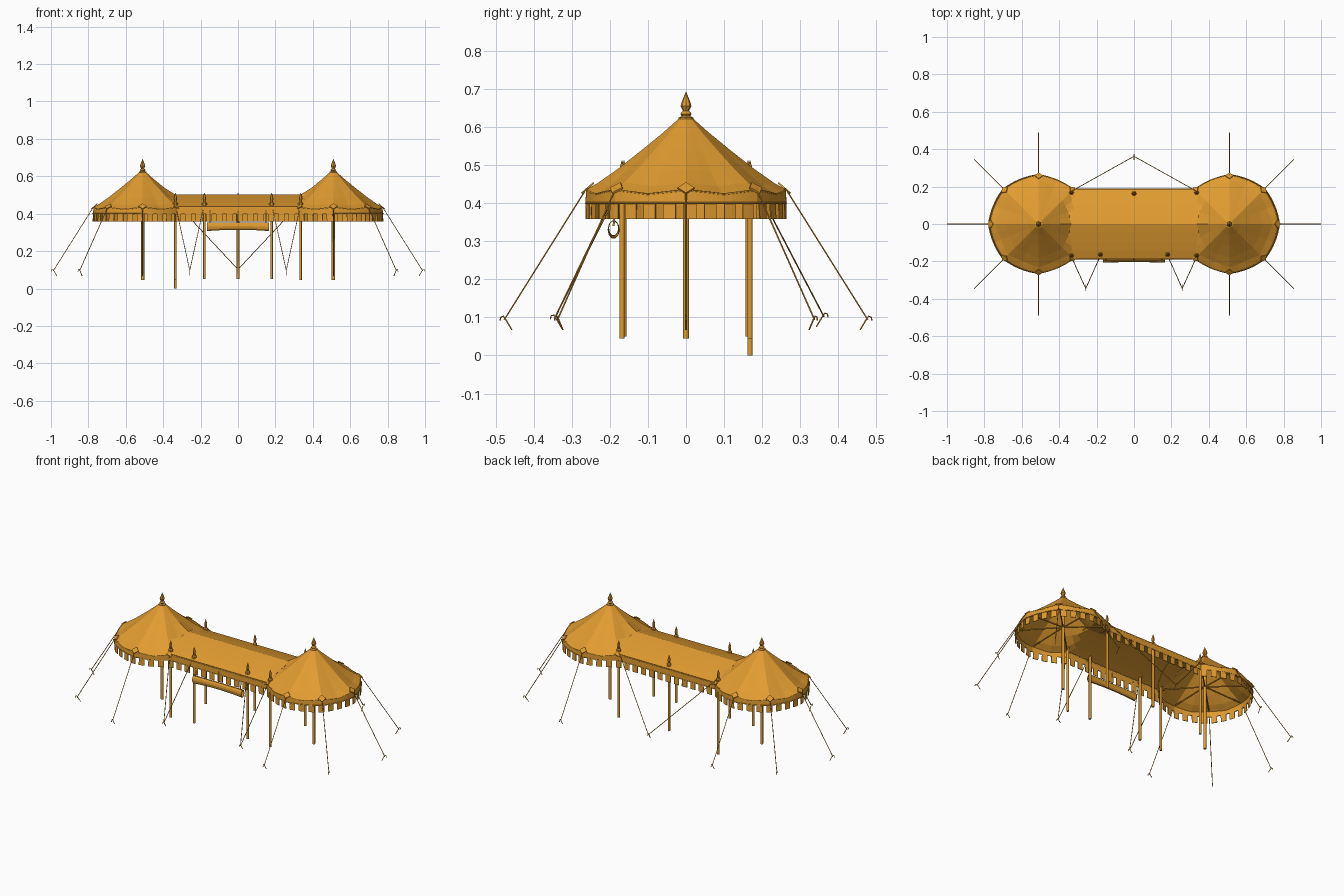
import bpy, bmesh, math
from mathutils import Vector

cube = bpy.data.objects.get("Cube")
if cube:
    bpy.data.objects.remove(cube)

canvas = bpy.data.materials.new("golden_canvas")
canvas.use_nodes = True
COLOUR = (0.75, 0.33, 0.03, 1)
canvas.diffuse_color = COLOUR
canvas.node_tree.nodes["Principled BSDF"].inputs["Base Color"].default_value = COLOUR

CX, R, EAVE, HALF = 0.51, 0.262, 0.433, 0.185


def add(name, data):
    ob = bpy.data.objects.new(name, data)
    bpy.context.collection.objects.link(ob)
    data.materials.append(canvas)
    return ob


def grid(name, rows, closed=False, keep=lambda i, j: True, thick=0.003):
    """Sheet of cloth made from rows of points."""
    bm = bmesh.new()
    vs = [[bm.verts.new(p) for p in row] for row in rows]
    n = len(rows[0])
    for i in range(len(rows) - 1):
        for j in range(n if closed else n - 1):
            if keep(i, j):
                k = (j + 1) % n
                bm.faces.new((vs[i][j], vs[i][k], vs[i + 1][k], vs[i + 1][j]))
    bmesh.ops.delete(bm, geom=[v for v in bm.verts if not v.link_faces], context='VERTS')
    bmesh.ops.recalc_face_normals(bm, faces=bm.faces)
    me = bpy.data.meshes.new(name)
    bm.to_mesh(me)
    bm.free()
    ob = add(name, me)
    mod = ob.modifiers.new("cloth", 'SOLIDIFY')
    mod.thickness, mod.offset = thick, 0
    return ob


def rod(name, pts, r, closed=False, sides=1):
    cu = bpy.data.curves.new(name, 'CURVE')
    cu.dimensions = '3D'
    cu.bevel_depth, cu.bevel_resolution, cu.use_fill_caps = r, sides, True
    sp = cu.splines.new('POLY')
    sp.points.add(len(pts) - 1)
    for q, p in zip(sp.points, pts):
        q.co = (*p, 1)
    sp.use_cyclic_u = closed
    return add(name, cu)


def lathe(name, x, y, profile, sides=8):
    rows = [[(x + r * math.cos(a), y + r * math.sin(a), z)
             for a in (math.tau * k / sides for k in range(sides))] for r, z in profile]
    return grid(name, rows, True, thick=0.0005)


def middle_z(y):
    """Height of the middle roof across its width."""
    t = min(abs(y) / HALF, 1)
    return 0.5 - 0.05 * t - 0.012 * t * t


# Round end roofs, faceted between eight ribs
PROFILE = [(0.016, 0.622), (0.06, 0.583), (0.115, 0.538), (0.18, 0.487), (0.23, 0.452), (R, EAVE)]


def end_point(side, r, z, a):
    local = a % (math.pi / 4) - math.pi / 8
    flat = math.cos(math.pi / 8) / math.cos(local)
    mix = 0.35 if r == R else 0.8
    r *= 1 + mix * (flat - 1)
    sag = 0.012 * (r / R) ** 2 * (1 - abs(local) / (math.pi / 8))
    return Vector((side * (CX + r * math.cos(a)), r * math.sin(a), z - sag))


for side, label in ((1, "left"), (-1, "right")):
    rows = []
    for r, z in PROFILE:
        row = []
        for k in range(32):
            p = end_point(side, r, z, k * math.tau / 32)
            # The inner quarter flows into the middle roof
            if 12 <= k <= 20:
                p.z = max(p.z, middle_z(p.y) - 0.003)
            row.append(p)
        rows.append(row)
    grid(label + "_end_roof", rows, True)

# Middle roof with a level ridge
rows = []
for t in (-1, -0.75, -0.5, -0.25, 0, 0.25, 0.5, 0.75, 1):
    y = t * HALF
    end = 0.35 - 0.025 * abs(t)
    rows.append([(end * s / 6, y, middle_z(y)) for s in range(-6, 7)])
grid("middle_roof", rows)

# Eave outline: two arcs joined by straight sides, resampled evenly
outline = []
for side in (1, -1):
    for k in range(-24, 25):
        a = side * k * math.pi / 32
        outline.append(end_point(side, R, EAVE, a))
STEPS = 340
lengths = [(outline[(i + 1) % len(outline)] - p).length for i, p in enumerate(outline)]
total = sum(lengths)


def along(d):
    for i, p in enumerate(outline):
        if d <= lengths[i]:
            return p.lerp(outline[(i + 1) % len(outline)], d / lengths[i])
        d -= lengths[i]
    return outline[0]


eave = [along(total * i / STEPS) for i in range(STEPS)]


def ring(z, grow=1.0):
    return [Vector((p.x * grow, p.y * grow, z)) for p in eave]


# Valance with square hanging tabs
grid("valance", [eave, ring(0.398, 1.004), ring(0.358, 1.006)], True,
     keep=lambda i, j: i == 0 or j % 5 < 3)
rod("valance_cord", ring(0.4, 1.008), 0.0025, True, 0)
rod("eave_cord", [p + Vector((0, 0, 0.001)) for p in eave], 0.003, True, 0)

# Tall centre poles, finials, spokes and corner patches
FINIAL = [(0.02, 0.616), (0.02, 0.624), (0.011, 0.628), (0.015, 0.634), (0.008, 0.642),
          (0.014, 0.655), (0.01, 0.668), (0.005, 0.68), (0.0005, 0.692)]
for side, label in ((1, "left"), (-1, "right")):
    x = side * CX
    rod(label + "_centre_pole", [(x, 0, 0.045), (x, 0, 0.62)], 0.009)
    lathe(label + "_finial", x, 0, FINIAL)
    for k in range(8):
        a = k * math.pi / 4
        tip = end_point(side, R, EAVE, a)
        if k != 4:
            rod(label + "_spoke", [(x, 0, 0.44), tip], 0.004)
            out = Vector((side * math.cos(a), math.sin(a), 0))
            across = Vector((-out.y, out.x, 0)) * 0.022
            slope = out * 0.016 + Vector((0, 0, -0.014))
            c = tip + Vector((0, 0, 0.006)) - out * 0.004
            grid(label + "_corner_patch", [[c - slope, c + across], [c - across, c + slope]],
                 thick=0.005)

# Side poles with small pointed tops
POLES = [(0.335, -0.168, 0.045), (-0.335, -0.168, 0.045), (0.18, -0.163, 0.05),
         (-0.18, -0.163, 0.05), (0.335, 0.168, 0.045), (-0.335, 0.168, 0), (0, 0.163, 0.05)]
for x, y, z in POLES:
    rod("side_pole", [(x, y, z), (x, y, 0.46)], 0.0075)
    lathe("side_pole_top", x, y, [(0.013, 0.445), (0.013, 0.456), (0.006, 0.463),
                                  (0.009, 0.48), (0.006, 0.495), (0.0005, 0.512)], 6)


# Guy ropes and hooked pegs
def peg(end, out):
    up = Vector((0, 0, 1))
    steps = ((0.011, -0.002), (0.009, 0.007), (0.002, 0.009), (-0.004, 0), (-0.02, -0.027))
    rod("peg", [end + out * h + up * v for h, v in steps], 0.002)


def guy(start, end):
    rod("guy_rope", [start, end], 0.002)


for side in (1, -1):
    for k in range(-2, 3):
        a = k * math.pi / 4
        out = Vector((side * math.cos(a), math.sin(a), 0))
        reach = 0.477 if k else 0.478
        end = Vector((side * CX, 0, 0.094)) + out * reach
        guy(end_point(side, R, EAVE + 0.004, a), end)
        peg(end, out)
    front = Vector((side * 0.258, -0.345, 0.097))
    guy((side * 0.335, -0.175, 0.45), front)
    guy((side * 0.18, -0.17, 0.45), front)
    peg(front, Vector((0, -1, 0)))
    guy((side * 0.335, 0.175, 0.46), (0, 0.362, 0.102))
peg(Vector((0, 0.362, 0.102)), Vector((0, 1, 0)))

# Rolled curtain hanging below the front valance
rows = []
for s in range(-6, 7):
    t = s / 6
    swell = 1 + 0.15 * t * t
    zc = 0.334 - 0.004 * t * t
    rows.append([(0.165 * t, -0.19 + 0.013 * swell * math.cos(a), zc + 0.02 * swell * math.sin(a))
                 for a in (math.tau * k / 10 for k in range(10))])
grid("rolled_curtain", rows, True, thick=0.002)
for x in (-0.15, 0, 0.15):
    rod("curtain_tie", [(x, -0.19, 0.34), (x, -0.185, 0.42)], 0.003)
